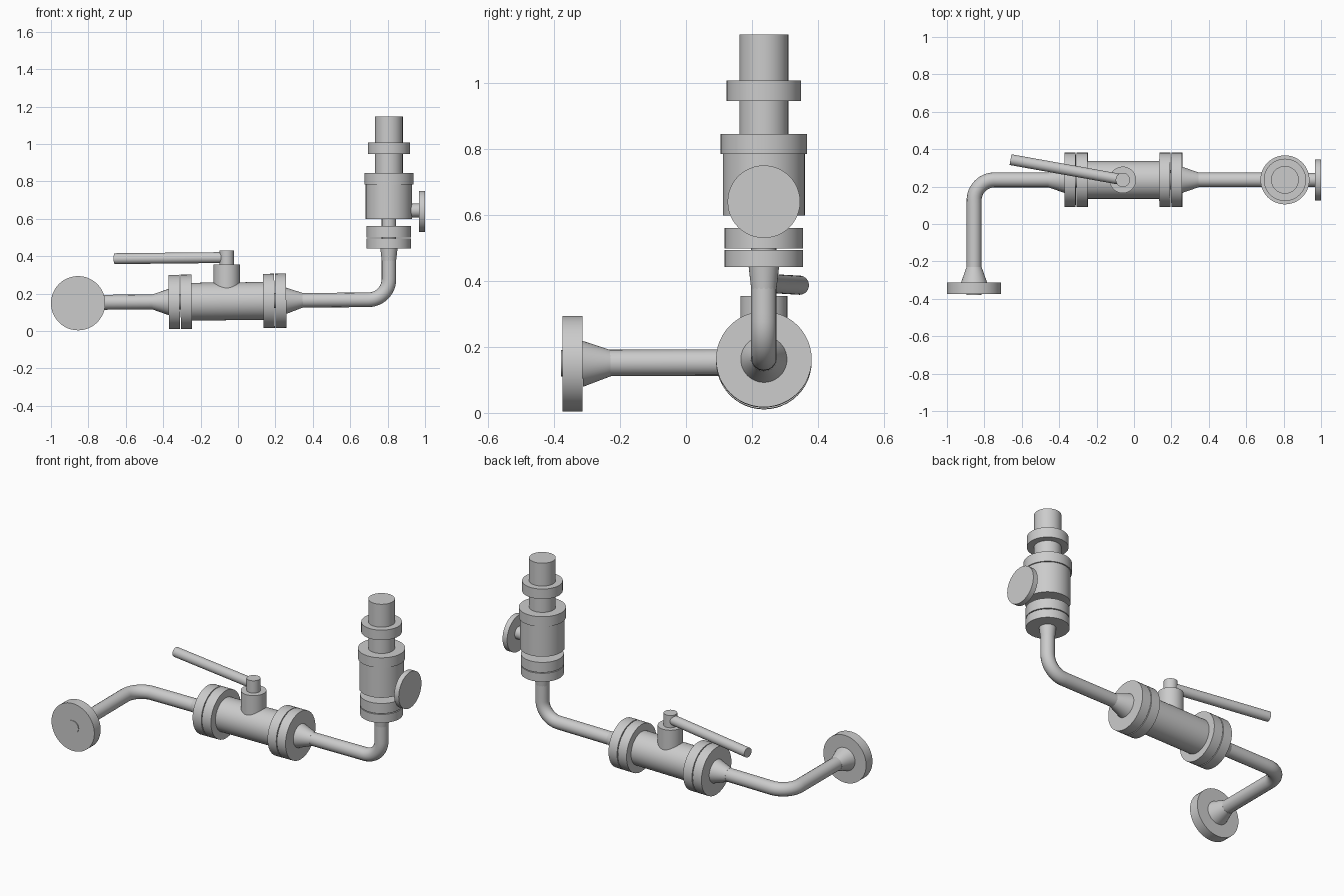
import bpy
from mathutils import Vector

if "Cube" in bpy.data.objects:
    bpy.data.objects.remove(bpy.data.objects["Cube"])

Y = 0.236          # depth of the main pipe line
VX = 0.807         # x of the vertical relief valve
LX = -0.855        # x of the inlet leg


def smooth(ob):
    bpy.ops.object.select_all(action='DESELECT')
    ob.select_set(True)
    bpy.context.view_layer.objects.active = ob
    bpy.ops.object.shade_smooth_by_angle(angle=0.6)


def cone(name, a, b, r1, r2=None, sides=48):
    """Capped cylinder or cone running from point a to point b."""
    a, b = Vector(a), Vector(b)
    d = b - a
    bpy.ops.mesh.primitive_cone_add(
        vertices=sides, radius1=r1, radius2=r1 if r2 is None else r2,
        depth=d.length, location=(a + b) / 2,
        rotation=d.to_track_quat('Z', 'Y').to_euler())
    ob = bpy.context.object
    ob.name = name
    smooth(ob)
    return ob


def bent_pipe(name, start, corner, end, bend, r):
    """Round pipe with one rounded elbow."""
    s, c, e = Vector(start), Vector(corner), Vector(end)
    p = c + (s - c).normalized() * bend
    q = c + (e - c).normalized() * bend
    k = 0.448
    curve = bpy.data.curves.new(name, 'CURVE')
    curve.dimensions = '3D'
    curve.bevel_depth = r
    curve.bevel_resolution = 6
    curve.resolution_u = 12
    curve.use_fill_caps = True
    sp = curve.splines.new('BEZIER')
    sp.bezier_points.add(3)
    hands = [(s, s, s.lerp(p, .3)), (p, p.lerp(s, .3), p.lerp(c, 1 - k)),
             (q, q.lerp(c, 1 - k), q.lerp(e, .3)), (e, e.lerp(q, .3), e)]
    for bp, (co, hl, hr) in zip(sp.bezier_points, hands):
        bp.handle_left_type = bp.handle_right_type = 'FREE'
        bp.co, bp.handle_left, bp.handle_right = co, hl, hr
    ob = bpy.data.objects.new(name, curve)
    bpy.context.collection.objects.link(ob)
    bpy.ops.object.select_all(action='DESELECT')
    ob.select_set(True)
    bpy.context.view_layer.objects.active = ob
    bpy.ops.object.convert(target='MESH')
    smooth(bpy.context.object)


# Bent pipes
bent_pipe("inlet_pipe", (LX, -0.379, 0.151), (LX, Y, 0.153), (-0.25, Y, 0.157), 0.11, 0.04)
bent_pipe("outlet_pipe", (0.14, Y, 0.163), (VX, Y, 0.168), (VX, Y, 0.61), 0.11, 0.039)

# Inlet flange with tapered neck
cone("inlet_flange", (LX, -0.375, 0.149), (LX, -0.314, 0.149), 0.145)
cone("inlet_neck", (LX, -0.314, 0.149), (LX, -0.229, 0.151), 0.07, 0.04)


# Ball valve: body, paired flanges, tapered necks (axis rises slightly)
def axis(x):
    return (x, Y, 0.159 + 0.011 * (x + 0.056))


cone("valve_body", axis(-0.25), axis(0.14), 0.101)
for i, (x0, x1) in enumerate([(-0.371, -0.312), (-0.307, -0.247),
                              (0.136, 0.195), (0.2, 0.258)]):
    cone(f"valve_flange_{i + 1}", axis(x0), axis(x1), 0.145)
cone("valve_neck_left", axis(-0.371), (-0.458, Y, 0.156), 0.07, 0.04)
cone("valve_neck_right", axis(0.258), (0.346, Y, 0.165), 0.07, 0.039)

# Valve bonnet, stem and lever handle
cone("valve_bonnet", (-0.06, Y, 0.17), (-0.06, Y, 0.355), 0.071)
cone("valve_stem", (-0.06, Y, 0.355), (-0.06, Y, 0.43), 0.038)
cone("lever_handle", (-0.08, 0.24, 0.393), (-0.66, 0.344, 0.387), 0.029)

# Relief valve: stack of (name, z0, z1, r0, r1) along the vertical axis
for name, z0, z1, r0, r1 in [
        ("riser_neck", 0.372, 0.442, 0.038, 0.046),
        ("riser_flange", 0.442, 0.494, 0.119, 0.119),
        ("relief_flange", 0.499, 0.561, 0.119, 0.119),
        ("relief_body", 0.598, 0.785, 0.124, 0.124),
        ("relief_collar", 0.785, 0.846, 0.131, 0.131),
        ("relief_bonnet", 0.846, 1.147, 0.074, 0.074),
        ("relief_cap_ring", 0.946, 1.007, 0.113, 0.113)]:
    cone(name, (VX, Y, z0), (VX, Y, z1), r0, r1)

# Side outlet
cone("side_outlet_pipe", (VX, Y, 0.645), (0.975, Y, 0.645), 0.037)
cone("side_outlet_flange", (0.969, Y, 0.64), (1.0, Y, 0.64), 0.11)
